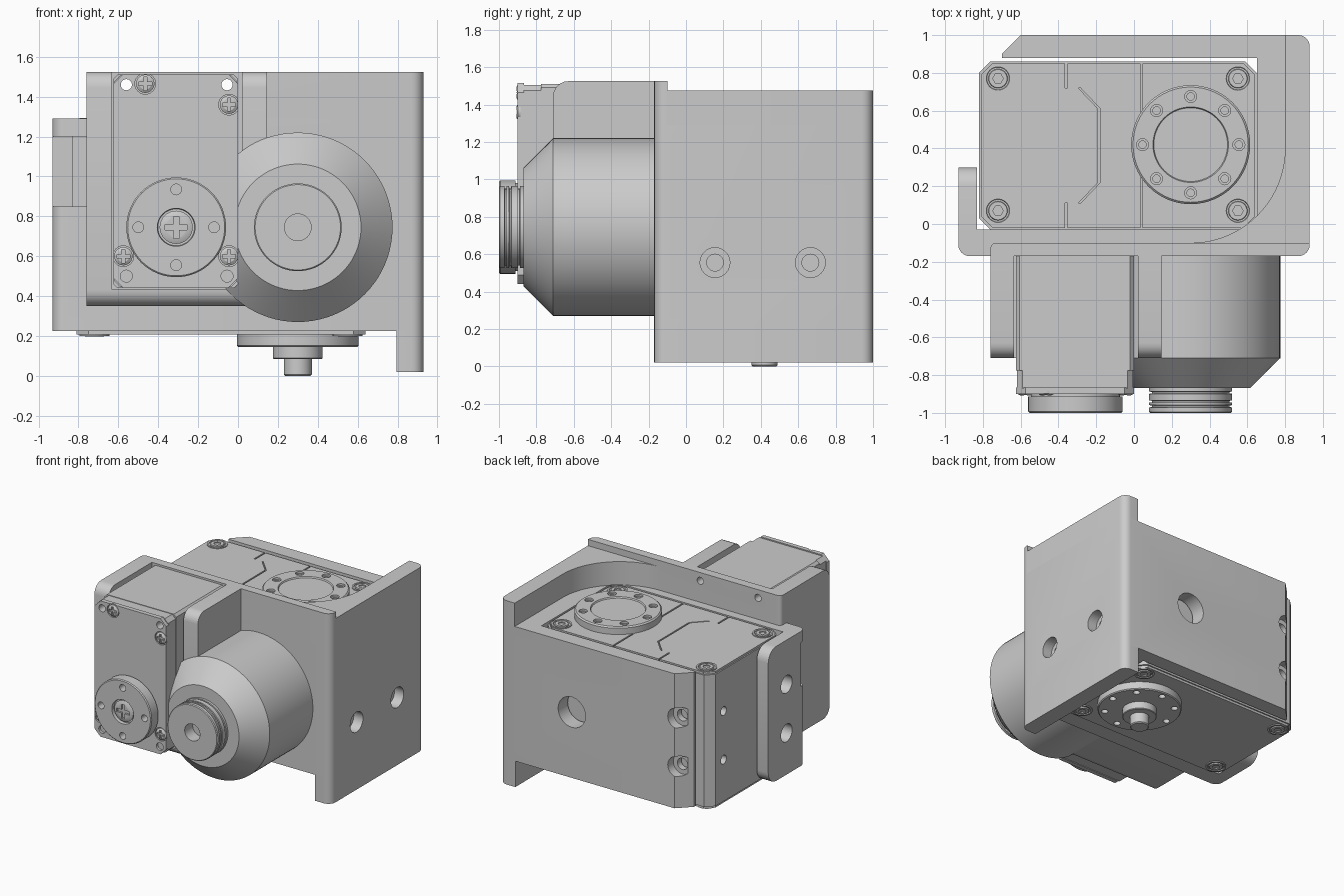
import bpy, bmesh, math
from math import sin, cos, pi
from mathutils import Vector

if "Cube" in bpy.data.objects:
    bpy.data.objects.remove(bpy.data.objects["Cube"])

# (profile u, profile v, extrusion w) -> world
MAP = {'z': lambda u, v, w: (u, v, w),
       'y': lambda u, v, w: (u, w, v),
       'x': lambda u, v, w: (w, u, v)}


def finish(name, bm):
    bmesh.ops.recalc_face_normals(bm, faces=bm.faces)
    me = bpy.data.meshes.new(name)
    bm.to_mesh(me)
    bm.free()
    ob = bpy.data.objects.new(name, me)
    bpy.context.collection.objects.link(ob)
    return ob


def rounded(pts, n=6):
    """Replace each (u, v, r) corner with a fillet of radius r."""
    out = []
    for i, p in enumerate(pts):
        c = Vector(p[:2])
        if len(p) < 3:
            out.append(c)
            continue
        a = (Vector(pts[i - 1][:2]) - c).normalized()
        b = (Vector(pts[(i + 1) % len(pts)][:2]) - c).normalized()
        o = c + (a + b) * p[2]          # right-angled corners only
        for k in range(n + 1):
            t = k / n * pi / 2
            out.append(o - b * p[2] * cos(t) - a * p[2] * sin(t))
    return out


def loft(name, rings, axis):
    bm = bmesh.new()
    vs = [[bm.verts.new(MAP[axis](*p)) for p in ring] for ring in rings]
    n = len(vs[0])
    for a, b in zip(vs, vs[1:]):
        for i in range(n):
            j = (i + 1) % n
            bm.faces.new((a[i], a[j], b[j], b[i]))
    bm.faces.new(vs[0])
    bm.faces.new(vs[-1])
    return finish(name, bm)


def prism(name, pts, w0, w1, axis='z'):
    p = rounded(pts)
    return loft(name, [[(u, v, w) for u, v in p] for w in (w0, w1)], axis)


def box(name, x0, x1, y0, y1, z0, z1):
    return prism(name, [(x0, y0), (x1, y0), (x1, y1), (x0, y1)], z0, z1)


def lathe(name, c, prof, axis, seg=48):
    return loft(name, [[(c[0] + r * cos(2 * pi * i / seg), c[1] + r * sin(2 * pi * i / seg), w)
                        for i in range(seg)] for r, w in prof], axis)


def hole(c, r, w0, w1, axis, seg=24):
    return lathe('cutter', c, [(r, w0), (r, w1)], axis, seg)


def cut(ob, *cutters):
    for c in cutters:
        m = ob.modifiers.new('cut', 'BOOLEAN')
        m.operation, m.solver, m.object = 'DIFFERENCE', 'EXACT', c
        bpy.context.view_layer.objects.active = ob
        bpy.ops.object.modifier_apply(modifier=m.name)
        bpy.data.objects.remove(c)


def octagon(x0, x1, y0, y1, c):
    return [(x0 + c, y0), (x1 - c, y0), (x1, y0 + c), (x1, y1 - c),
            (x1 - c, y1), (x0 + c, y1), (x0, y1 - c), (x0, y0 + c)]


def circle_points(c, r, n):
    return [(c[0] + r * cos(2 * pi * i / n), c[1] + r * sin(2 * pi * i / n)) for i in range(n)]


# --- U-shaped bracket around the lower actuator ---
bracket = prism('bracket_body', [(-.93, -.03), (-.93, -.17, .06), (.93, -.17, .06), (.93, 1, .06),
                                 (-.60, 1), (-.70, .90), (-.70, .88), (.65, .88), (.65, -.03)], .225, 1.29)
cut(bracket, box('cutter', -1, -.7, -.3, -.08, .85, 1.2))
cut(bracket, hole((.3, .745), .12, .8, 1.1, 'y', 32))
for z in (.555, .94):
    cut(bracket, hole((-.62, z), .08, .93, 1.1, 'y'), hole((-.62, z), .045, .8, 1.0, 'y'))
for y in (.155, .665):
    cut(bracket, hole((y, .555), .08, .85, 1.0, 'x'), hole((y, .555), .045, .6, .9, 'x'))

flange = prism('bracket_flange', [(-.11, .225), (.30, .225, .1), (.30, 1.29, .1), (-.11, 1.29)], -.93, -.83, 'x')
for z in (.555, .94):
    cut(flange, hole((.07, z), .07, -1, -.8, 'x'))

# Lower skirt and raised side wall with the round clearance pocket
prism('side_wall_skirt', [(.795, -.17), (.93, -.17, .06), (.93, 1, .06), (.795, 1)], .02, .225)
arc = [(.3 + .5 * cos(t * pi / 40), .4 - .5 * sin(t * pi / 40)) for t in range(21)]
prism('side_wall_upper', [(.93, -.105), (.93, 1, .06), (.80, 1)] + arc + [(.3, -.105)], 1.29, 1.475)
lip = prism('front_wall_upper', [(-.76, -.17), (.93, -.17, .06), (.93, -.1), (-.76, -.1, .03)], 1.29, 1.525)

# --- Holder for the front actuator ---
side = [(-.71, .35, .08), (-.15, .35), (-.15, 1.525), (-.71, 1.525, .08)]
holder_left = prism('holder_left_wall', side, -.76, -.635, 'x')
cut(holder_left, box('cutter', -.8, -.6, -.33, -.1, .85, 1.2))
prism('holder_right_wall', side, .02, .145, 'x')
prism('holder_floor', [(-.71, .35, .08), (-.15, .35), (-.15, .435), (-.71, .435)], -.64, .03, 'x')

# --- Lower actuator case and panels ---
case = prism('lower_actuator_case', octagon(-.82, .65, -.03, .86, .06), .225, 1.268)
for z in (.555, .94):
    cut(case, hole((.70, z), .035, -.9, -.7, 'x'))
prism('case_bottom_plate', octagon(-.81, .64, -.02, .85, .06), .207, .226)
vee = [(-.365, .85), (-.365, .72), (-.295, .72), (-.19, .61), (-.19, .22), (-.295, .11), (-.365, .11), (-.365, -.02)]
prism('top_panel_left', [(-.75, -.02), (-.81, .04), (-.81, .79), (-.75, .85)] + vee, 1.26, 1.285)
prism('top_panel_middle', [(u + .012, v) for u, v in vee] + [(.034, -.02), (.034, .85)], 1.26, 1.285)
prism('top_panel_right', [(.046, -.02), (.58, -.02), (.64, .04), (.64, .79), (.58, .85), (.046, .85)], 1.26, 1.285)

# Socket screws in the four case corners, top and bottom
for i, x in enumerate((-.72, .55)):
    for j, y in enumerate((.07, .77)):
        for side_name, z, s in (('top', 1.285, 1), ('bottom', .207, -1)):
            screw = lathe(f'{side_name}_screw_{i}{j}', (x, y),
                          [(.075, z - s * .01), (.075, z + s * .007), (.062, z + s * .007), (.058, z - s * .004),
                           (.052, z - s * .004), (.048, z + s * .009)], 'z', 32)
            cut(screw, hole((x, y), .028, z - s * .006, z + s * .03, 'z', 6))

# Output horns of the lower actuator
top_horn = lathe('top_horn', (.3, .42), [(.315, 1.26), (.315, 1.335), (.305, 1.345), (.2, 1.345), (.195, 1.335)], 'z', 64)
bottom_horn = lathe('bottom_horn', (.3, .42), [(.305, .22), (.305, .152), (.298, .145), (.125, .145), (.125, .09),
                                               (.12, .085), (.07, .085), (.07, .007), (.063, 0)], 'z', 64)
for p in circle_points((.3, .42), .255, 8):
    cut(top_horn, hole(p, .032, 1.33, 1.4, 'z', 16), hole(p, .02, 1.29, 1.4, 'z', 16))
    cut(bottom_horn, hole(p, .025, .1, .18, 'z', 16))

# --- Front actuator ---
body = prism('front_actuator_body', octagon(-.625, 0, .44, 1.51, .02), -.775, -.15, 'y')
mid = prism('front_actuator_middle', octagon(-.62, -.004, .445, 1.506, .03), -.87, -.77, 'y')
cover = prism('front_actuator_cover', octagon(-.625, 0, .44, 1.515, .05), -.9, -.865, 'y')
for x in (-.56, -.055):
    for part in (body, mid, cover, lip):
        cut(part, hole((x, 1.46), .028, -1.1, .1, 'y'))
    cut(cover, hole((x, .5), .03, -1, -.88, 'y'))


def cross(c, s, w0, w1):
    return [prism('cutter', [(c[0] - a, c[1] - b), (c[0] + a, c[1] - b), (c[0] + a, c[1] + b), (c[0] - a, c[1] + b)],
                  w0, w1, 'y') for a, b in ((s, s * .25), (s * .25, s))]


# Cross-head cover screws
for i, c in enumerate([(-.465, 1.465), (-.045, 1.36), (-.575, .6), (-.045, .6)]):
    cut(cover, hole(c, .052, -1, -.885, 'y'))
    s = lathe(f'cover_screw_{i}', c, [(.046, -.88), (.046, -.897), (.03, -.907)], 'y', 24)
    cut(s, *cross(c, .033, -.95, -.892))

# Front output horn with centre screw
hc = (-.31, .745)
horn = lathe('front_horn', hc, [(.235, -.89), (.235, -.912), (.25, -.912), (.25, -.993), (.243, -1),
                                (.095, -1), (.092, -.975)], 'y', 64)
for p in circle_points(hc, .19, 4):
    cut(horn, hole(p, .027, -1.1, -.93, 'y', 16))
hs = lathe('front_horn_screw', hc, [(.083, -.96), (.083, -.985), (.06, -.996)], 'y', 32)
cut(hs, *cross(hc, .055, -1.1, -.98))

# --- Round motor housing with cone and grooved knob ---
mc = (.3, .745)
lathe('motor_housing', mc, [(.475, -.15), (.475, -.71), (.317, -.868), (.2, -.868)], 'y', 80)
prof = [(.22, -.86)]
for y in (-.893, -.94, -.965):
    prof += [(.22, y + .006), (.205, y + .004), (.205, y - .004), (.22, y - .006)]
knob = lathe('motor_knob', mc, prof + [(.22, -.994), (.214, -1)], 'y', 64)
cut(knob, hole(mc, .067, -1.1, -.9, 'y', 32))

# Smooth curved sides, keep hard edges
for ob in list(bpy.data.objects):
    bpy.ops.object.select_all(action='DESELECT')
    ob.select_set(True)
    bpy.context.view_layer.objects.active = ob
    bpy.ops.object.shade_smooth_by_angle(angle=math.radians(30))
